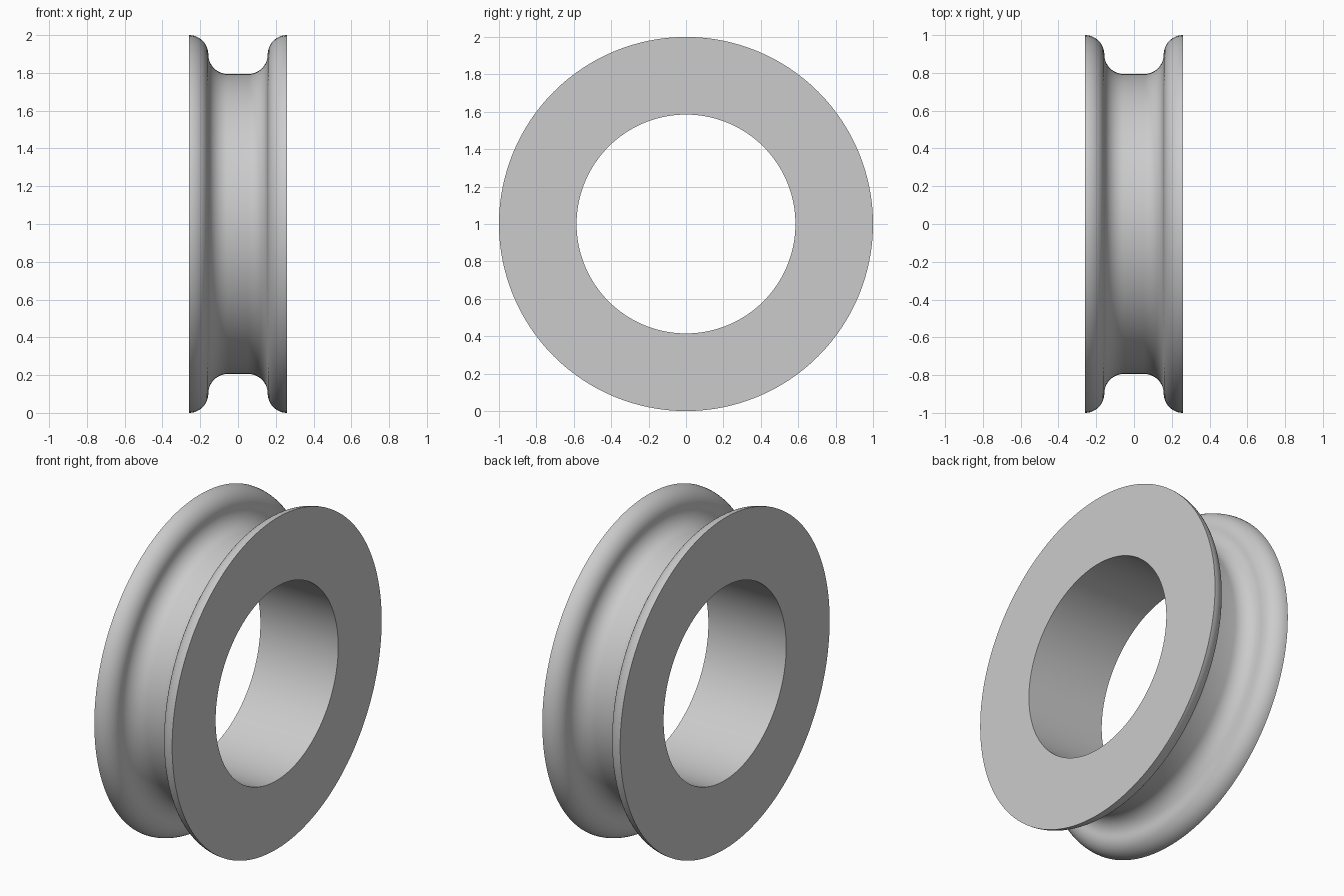
import bpy, bmesh
from math import pi, sin, cos, radians
from mathutils import Vector

cube = bpy.data.objects.get("Cube")
if cube:
    bpy.data.objects.remove(cube, do_unlink=True)

HALF_WIDTH = 0.26
RIM_R = 1.0
BORE_R = 0.585
FILLET = 0.103
ARC_STEPS = 12
SEGMENTS = 128

grey = bpy.data.materials.new("light grey")
grey.use_nodes = True
colour = (0.6, 0.6, 0.6, 1)
grey.diffuse_color = colour
grey.node_tree.nodes["Principled BSDF"].inputs["Base Color"].default_value = colour


def arc(cx, cr, start, end):
    """Points (x, radius) along a fillet arc."""
    angles = [start + (end - start) * i / ARC_STEPS for i in range(ARC_STEPS + 1)]
    return [(cx + FILLET * cos(a), cr + FILLET * sin(a)) for a in angles]


# Half profile: bore edge, flat side, rounded rim, then groove fillet
mid_r = RIM_R - FILLET
half = [(HALF_WIDTH, BORE_R)]
half += arc(HALF_WIDTH, mid_r, pi / 2, pi)
half += arc(HALF_WIDTH - 2 * FILLET, mid_r, 0, -pi / 2)[1:]
profile = half + [(-x, r) for x, r in reversed(half)]

# Revolve the closed profile about the axle
bm = bmesh.new()
verts = [bm.verts.new((x, 0, r)) for x, r in profile]
edges = [bm.edges.new((a, b)) for a, b in zip(verts, verts[1:] + verts[:1])]
bmesh.ops.spin(bm, geom=verts + edges, cent=(0, 0, 0), axis=(1, 0, 0),
               angle=2 * pi, steps=SEGMENTS, use_merge=False)
bmesh.ops.remove_doubles(bm, verts=bm.verts, dist=0.0001)
bmesh.ops.recalc_face_normals(bm, faces=bm.faces)
bmesh.ops.translate(bm, verts=bm.verts, vec=Vector((0, 0, RIM_R)))

mesh = bpy.data.meshes.new("grooved_ring")
bm.to_mesh(mesh)
bm.free()
mesh.materials.append(grey)
ring = bpy.data.objects.new("grooved_ring", mesh)
bpy.context.collection.objects.link(ring)

# Smooth curved surfaces, crisp rim and bore edges
bpy.ops.object.select_all(action="DESELECT")
ring.select_set(True)
bpy.context.view_layer.objects.active = ring
bpy.ops.object.shade_smooth_by_angle(angle=radians(30))
